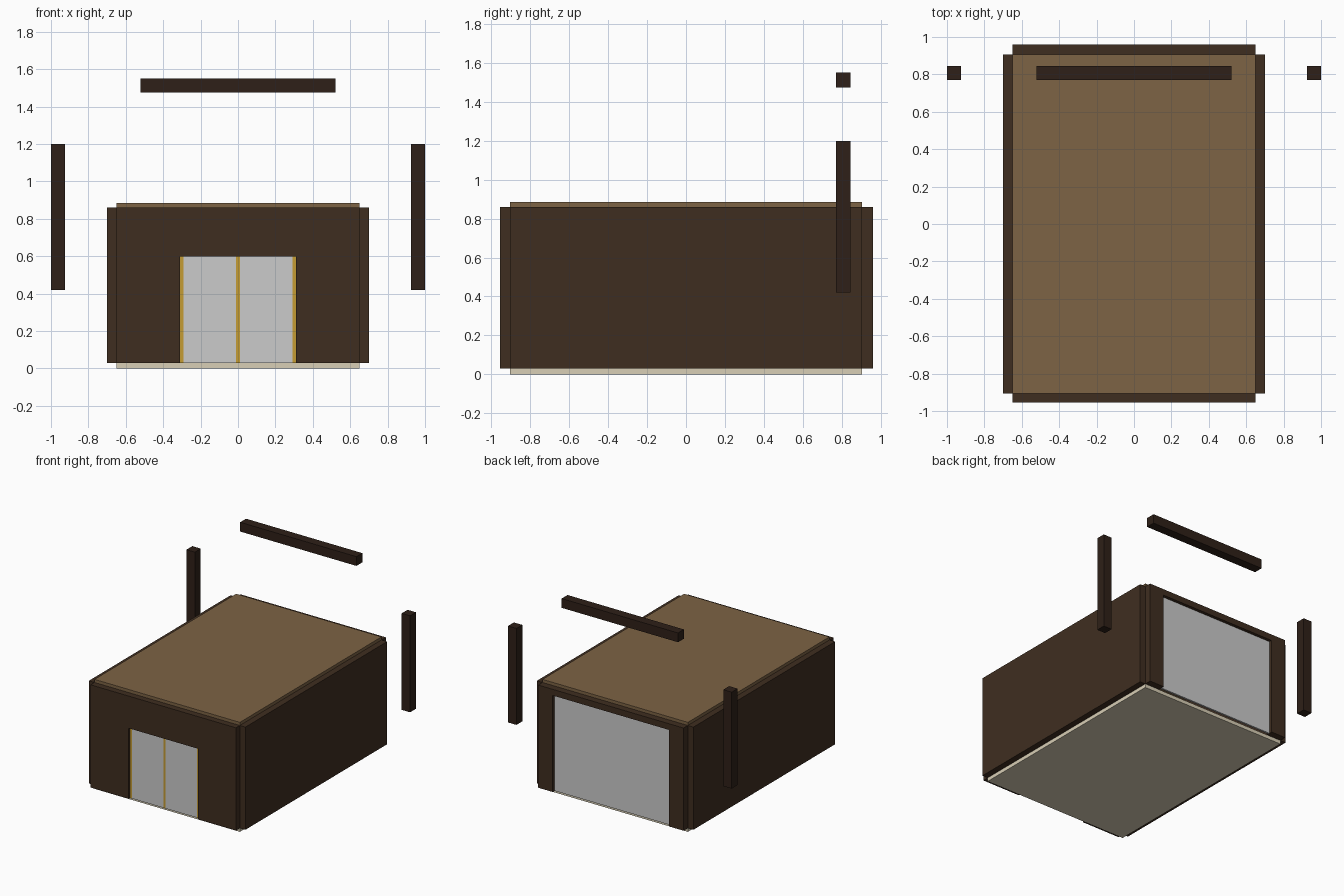
import bpy
import bmesh

if "Cube" in bpy.data.objects:
    bpy.data.objects.remove(bpy.data.objects["Cube"])


def material(name, rgb):
    # 0-255 display colour to linear diffuse colour
    m = bpy.data.materials.new(name)
    m.diffuse_color = [(c / 255) ** 2.2 for c in rgb] + [1]
    m.use_nodes = True
    m.node_tree.nodes["Principled BSDF"].inputs["Base Color"].default_value = m.diffuse_color
    return m


dark_wood = material("dark wood", (65, 49, 37))
post_wood = material("post wood", (50, 37, 30))
roof_wood = material("roof wood", (124, 99, 70))
pale_stone = material("pale stone", (215, 205, 180))
brass = material("brass", (195, 155, 55))


def add_object(name, bm, mat=None):
    mesh = bpy.data.meshes.new(name)
    bm.to_mesh(mesh)
    bm.free()
    if mat:
        mesh.materials.append(mat)
    ob = bpy.data.objects.new(name, mesh)
    bpy.context.collection.objects.link(ob)
    return ob


def box(name, x, y, z, mat=None):
    bm = bmesh.new()
    bmesh.ops.create_cube(bm, size=1)
    for v in bm.verts:
        v.co = [a + (b - a) * (c + 0.5) for (a, b), c in zip((x, y, z), v.co)]
    return add_object(name, bm, mat)


def portal_wall(name, y0, y1, half_open, top_open):
    # Wall outline with a doorway notch, extruded through its thickness
    outline = [(-0.65, 0.03), (-half_open, 0.03), (-half_open, top_open),
               (half_open, top_open), (half_open, 0.03), (0.65, 0.03),
               (0.65, 0.86), (-0.65, 0.86)]
    bm = bmesh.new()
    face = bm.faces.new([bm.verts.new((x, y0, z)) for x, z in outline])
    ext = bmesh.ops.extrude_face_region(bm, geom=[face])
    moved = [g for g in ext["geom"] if isinstance(g, bmesh.types.BMVert)]
    bmesh.ops.translate(bm, verts=moved, vec=(0, y1 - y0, 0))
    bmesh.ops.recalc_face_normals(bm, faces=bm.faces)
    return add_object(name, bm, dark_wood)


# Floor and roof slabs
box("floor", (-0.65, 0.65), (-0.905, 0.905), (0, 0.03), pale_stone)
box("roof", (-0.65, 0.65), (-0.905, 0.905), (0.86, 0.885), roof_wood)

# Front and back walls with their openings
portal_wall("front_wall", -0.955, -0.905, 0.31, 0.60)
portal_wall("back_wall", 0.905, 0.96, 0.52, 0.81)

# Side walls, loose posts and front door leaves
for side, s in (("left", -1), ("right", 1)):
    def span(a, b):
        return tuple(sorted((s * a, s * b)))
    box(side + "_wall", span(0.65, 0.70), (-0.905, 0.905), (0.03, 0.86), dark_wood)
    box(side + "_post", span(0.925, 1.0), (0.77, 0.845), (0.42, 1.20), post_wood)
    box(side + "_door_leaf", span(0.0, 0.31), (-0.938, -0.922), (0.03, 0.60))
    box(side + "_door_trim", span(0.292, 0.31), (-0.94, -0.92), (0.03, 0.60), brass)

# Trim where the two leaves meet
box("centre_door_trim", (-0.01, 0.01), (-0.94, -0.92), (0.03, 0.60), brass)

# Back door panel and loose lintel above
box("back_door_panel", (-0.52, 0.52), (0.92, 0.935), (0.03, 0.81))
box("lintel_beam", (-0.52, 0.52), (0.77, 0.845), (1.475, 1.55), post_wood)
